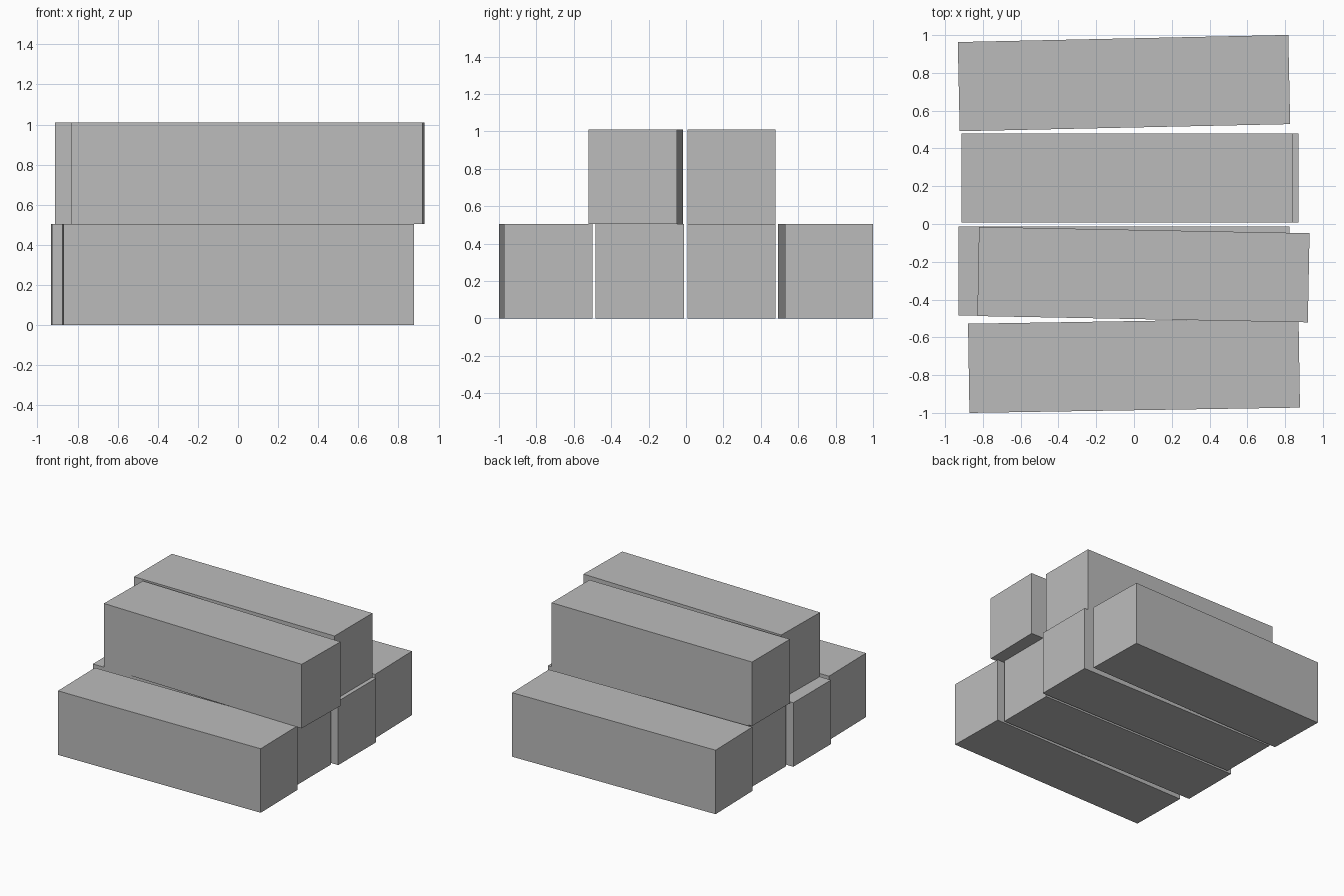
import bpy
import bmesh
from mathutils import Matrix

default = bpy.data.objects.get("Cube")
if default:
    bpy.data.objects.remove(default, do_unlink=True)

# Single grey material
GREY = (0.5, 0.5, 0.5, 1.0)
grey = bpy.data.materials.new("plain grey")
grey.use_nodes = True
grey.diffuse_color = GREY
grey.node_tree.nodes["Principled BSDF"].inputs["Base Color"].default_value = GREY

LENGTH, WIDTH, HEIGHT = 1.75, 0.472, 0.505


def beam(name, x, y, tier, turn=0.0):
    """One square-cut beam, resting on the given tier and turned slightly about z."""
    mesh = bpy.data.meshes.new(name)
    bm = bmesh.new()
    bmesh.ops.create_cube(bm, size=1, matrix=Matrix.Diagonal((LENGTH, WIDTH, HEIGHT, 1)))
    bm.to_mesh(mesh)
    bm.free()
    mesh.materials.append(grey)
    obj = bpy.data.objects.new(name, mesh)
    obj.location = (x, y, (tier + 0.5) * HEIGHT)
    obj.rotation_euler.z = turn
    bpy.context.collection.objects.link(obj)


# Lower row, front to back
beam("lower_front_beam", 0.0, -0.75, 0, 0.016)
beam("lower_middle_front_beam", -0.053, -0.248, 0)
beam("lower_middle_back_beam", -0.005, 0.243, 0)
beam("lower_back_beam", -0.053, 0.746, 0, 0.0215)

# Upper row, front to back
beam("upper_front_beam", 0.05, -0.268, 1, -0.019)
beam("upper_back_beam", -0.037, 0.243, 1)
